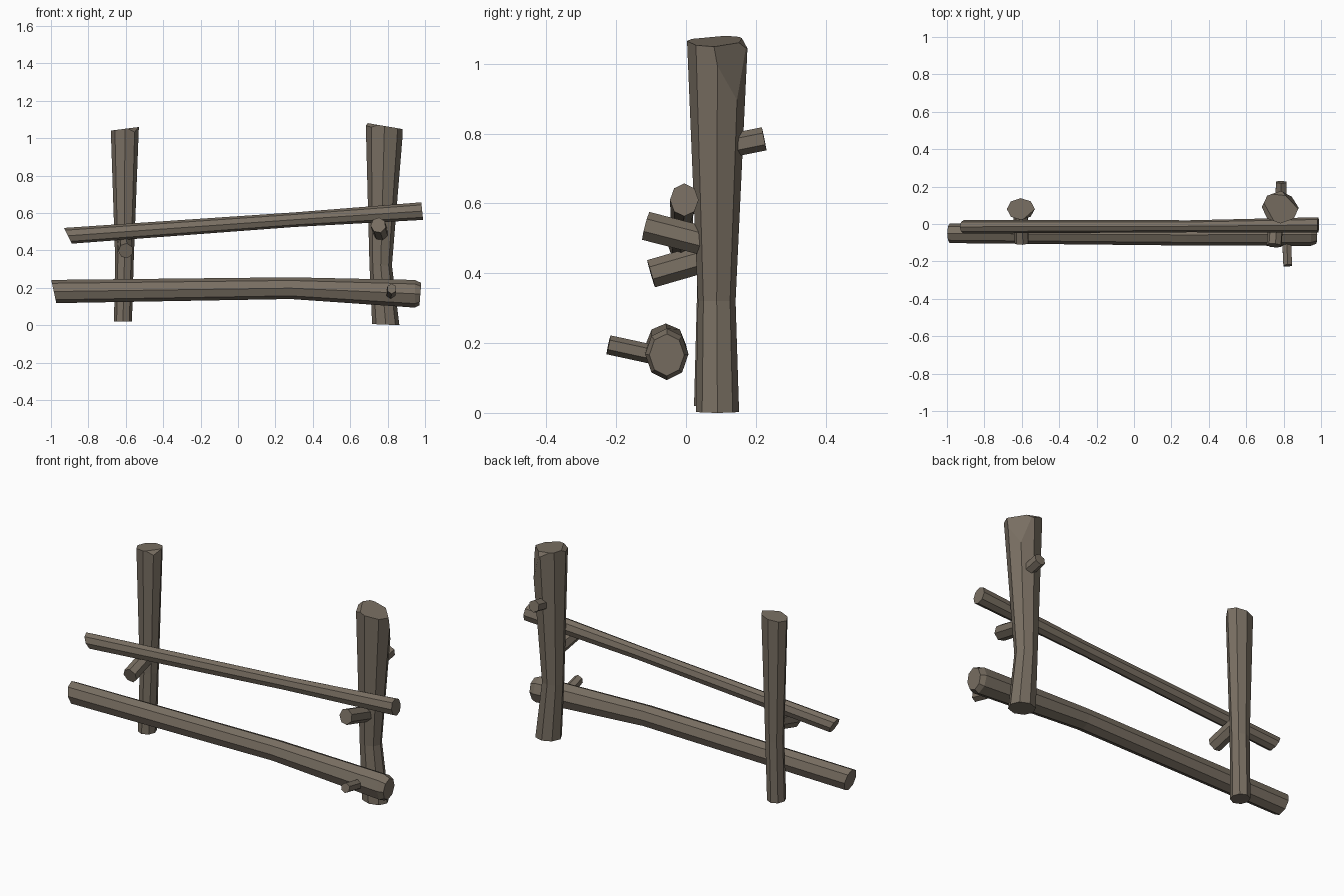
import bpy
import bmesh
from math import cos, sin, pi
from mathutils import Vector

cube = bpy.data.objects.get("Cube")
if cube:
    bpy.data.objects.remove(cube)

# Weathered wood
wood = bpy.data.materials.new("weathered_wood")
wood.use_nodes = True
colour = (0.19, 0.158, 0.122, 1)
wood.diffuse_color = colour
wood.node_tree.nodes["Principled BSDF"].inputs["Base Color"].default_value = colour

# Main axis of a log, followed by the two axes across it
AXES = {"x": (0, 1, 2), "y": (1, 0, 2), "z": (2, 0, 1)}


def log(name, axis, rings, sides=8, phase=0.0, chips=()):
    """Loft rings of (centre, radius_u, radius_v, slope_u, slope_v), then chip corners off."""
    a, u, v = AXES[axis]
    bm = bmesh.new()
    loops = []
    for centre, ru, rv, su, sv in rings:
        loop = []
        for i in range(sides):
            t = 2 * pi * i / sides + phase
            p = Vector(centre)
            du, dv = ru * cos(t), rv * sin(t)
            p[u] += du
            p[v] += dv
            p[a] += su * du + sv * dv
            loop.append(bm.verts.new(p))
        loops.append(loop)
    for lower, upper in zip(loops, loops[1:]):
        for i in range(sides):
            j = (i + 1) % sides
            bm.faces.new((lower[i], lower[j], upper[j], upper[i]))
    bm.faces.new(loops[0][::-1])
    bm.faces.new(loops[-1])
    bmesh.ops.recalc_face_normals(bm, faces=bm.faces)
    for point, normal in chips:
        bmesh.ops.bisect_plane(bm, geom=bm.verts[:] + bm.edges[:] + bm.faces[:],
                               plane_co=point, plane_no=normal, clear_outer=True)
        bmesh.ops.holes_fill(bm, edges=[e for e in bm.edges if e.is_boundary])
    bmesh.ops.recalc_face_normals(bm, faces=bm.faces)
    mesh = bpy.data.meshes.new(name)
    bm.to_mesh(mesh)
    bm.free()
    mesh.materials.append(wood)
    obj = bpy.data.objects.new(name, mesh)
    bpy.context.collection.objects.link(obj)


def peg(name, start, end, radius, sides=6):
    """Short branch stub running along y, with square-cut ends."""
    slope = -(end[2] - start[2]) / (end[1] - start[1])
    lean = -(end[0] - start[0]) / (end[1] - start[1])
    log(name, "y", [(p, radius, radius, lean, slope) for p in (start, end)], sides, pi / 6)


# Upright posts, wider at the top
log("right_post", "z", [
    ((-0.615, 0.075, 0.02), 0.048, 0.052, 0, 0),
    ((-0.607, 0.08, 0.36), 0.05, 0.048, 0, 0),
    ((-0.605, 0.08, 1.05), 0.075, 0.058, 0.13, 0),
], chips=[((-0.56, 0.04, 1.04), (0.5, -0.65, 0.55))])
log("left_post", "z", [
    ((0.79, 0.09, 0.003), 0.073, 0.062, -0.04, 0),
    ((0.763, 0.088, 0.32), 0.06, 0.054, 0, 0),
    ((0.783, 0.09, 1.065), 0.1, 0.087, -0.17, 0),
], chips=[((0.84, 0.14, 0.95), (0.72, 0.66, 0.12)),
          ((0.72, 0.05, 1.07), (-0.4, -0.3, 0.85)),
          ((0.8, 0.165, 1.05), (0.2, 0.7, 0.7))])

# Horizontal rails
log("lower_rail", "x", [
    ((-0.985, -0.05, 0.18), 0.052, 0.062, 0, -0.22),
    ((0.28, -0.058, 0.198), 0.057, 0.058, 0, 0),
    ((0.945, -0.055, 0.168), 0.062, 0.074, 0, 0),
    ((0.975, -0.055, 0.166), 0.05, 0.06, 0, 0.08),
])
log("upper_rail", "x", [
    ((-0.91, -0.015, 0.478), 0.036, 0.042, 0, -0.5),
    ((0.3, -0.012, 0.564), 0.032, 0.039, 0, 0),
    ((0.985, -0.005, 0.61), 0.041, 0.047, 0, -0.1),
])

# Pegs carrying the upper rail
peg("right_rail_peg", (-0.6, -0.1, 0.398), (-0.605, 0.08, 0.45), 0.04, 7)
peg("left_rail_peg", (0.75, -0.115, 0.535), (0.765, 0.08, 0.485), 0.041, 7)

# Branch stubs
peg("lower_rail_stub", (0.822, -0.222, 0.195), (0.815, -0.07, 0.162), 0.027)
peg("left_post_stub", (0.785, 0.1, 0.76), (0.787, 0.224, 0.785), 0.033)
